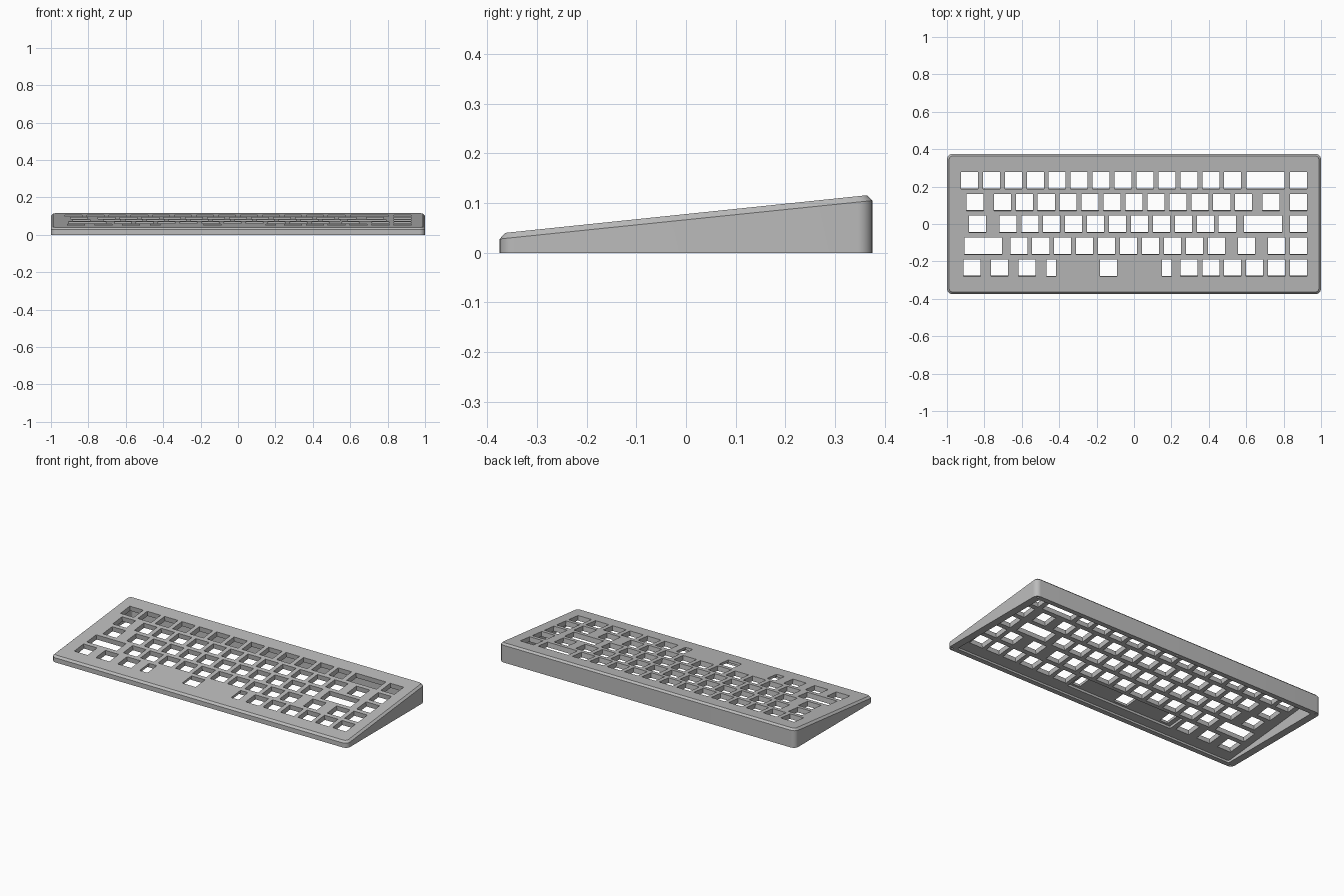
import bpy, bmesh, math
from mathutils import Matrix, Vector

if "Cube" in bpy.data.objects:
    bpy.data.objects.remove(bpy.data.objects["Cube"], do_unlink=True)

SLOPE = 0.104            # rise of the top plate from front to back
TOP_MID = 0.078          # plate height at the centre
PLATE = 0.03             # plate thickness
UNIT = 0.1173            # key pitch
HOLE = 0.091             # single key opening

grey = bpy.data.materials.new("case_grey")
grey.use_nodes = True
colour = (0.5, 0.5, 0.5, 1)
grey.diffuse_color = colour
shader = grey.node_tree.nodes["Principled BSDF"]
shader.inputs["Base Color"].default_value = colour
shader.inputs["Roughness"].default_value = 0.6


def rounded_rect(hx, hy, radius, steps=8):
    """Outline points of a rounded rectangle, anticlockwise."""
    points = []
    for quarter, (sx, sy) in enumerate([(1, 1), (-1, 1), (-1, -1), (1, -1)]):
        for i in range(steps + 1):
            a = (quarter + i / steps) * math.pi / 2
            points.append((sx * (hx - radius) + radius * math.cos(a),
                           sy * (hy - radius) + radius * math.sin(a)))
    return points


def make_object(name, bm):
    bmesh.ops.recalc_face_normals(bm, faces=bm.faces[:])
    mesh = bpy.data.meshes.new(name)
    bm.to_mesh(mesh)
    bm.free()
    mesh.materials.append(grey)
    obj = bpy.data.objects.new(name, mesh)
    bpy.context.collection.objects.link(obj)
    return obj


def loft(name, sections):
    """Stack (half x, half y, radius, middle height, slope) outlines into a solid."""
    bm = bmesh.new()
    rings = [[bm.verts.new((x, y, z + slope * y)) for x, y in rounded_rect(hx, hy, r)]
             for hx, hy, r, z, slope in sections]
    for low, high in zip(rings, rings[1:]):
        for i in range(len(low)):
            j = (i + 1) % len(low)
            bm.faces.new((low[i], low[j], high[j], high[i]))
    bm.faces.new(rings[0][::-1])
    bm.faces.new(rings[-1])
    return make_object(name, bm)


def tilted_box(bm, x, y, size, drop=0.0):
    """Box square to the sloped plate, its centre a given drop below the top."""
    place = (Matrix.Translation((x, y, TOP_MID + SLOPE * y - drop))
             @ Matrix.Rotation(math.atan(SLOPE), 4, 'X')
             @ Matrix.Diagonal((*size, 1)))
    bmesh.ops.create_cube(bm, size=1, matrix=place)


# Wedge shell with a chamfered top edge
case = loft("keyboard_case", [
    (1.0, 0.375, 0.03, 0.0, 0.0),
    (1.0, 0.375, 0.03, 0.0665, SLOPE - 0.001),
    (0.988, 0.364, 0.02, TOP_MID, SLOPE)])

# Open cavity underneath, parallel to the plate
cavity = loft("cavity_cutter", [
    (0.955, 0.345, 0.012, -0.05, 0.0),
    (0.955, 0.345, 0.012, TOP_MID - PLATE, SLOPE)])

# Key openings: (position along the row in key units, width) for each row
single = lambda start, count: [(start + i, HOLE) for i in range(count)]
wide = HOLE + 0.111
rows = [
    single(0.5, 13) + [(14, wide), (15.5, HOLE)],
    single(0.75, 1) + single(2, 12) + single(14.25, 1) + single(15.5, 1),
    single(0.875, 1) + single(2.25, 11) + [(13.875, wide), (15.5, HOLE)],
    [(1.125, wide)] + single(2.75, 10) + single(13.125, 1) + single(14.5, 2),
    [(0.625, HOLE), (1.875, HOLE), (3.125, HOLE), (4.23, 0.053),
     (6.84, HOLE), (9.49, 0.05)] + single(10.5, 6),
]
bm = bmesh.new()
for r, row in enumerate(rows):
    for position, width in row:
        tilted_box(bm, (position - 8) * UNIT, (2 - r) * 0.1167 - 0.001,
                   (width, HOLE, 0.12))
holes = make_object("key_hole_cutter", bm)

# Shallow pocket under the long bottom-row key
bm = bmesh.new()
tilted_box(bm, -0.136, -0.234, (0.72, 0.108, 0.06), drop=0.045)
pocket = make_object("pocket_cutter", bm)

# Screw holes in the bottom rim
bm = bmesh.new()
for x in (-0.978, 0, 0.978):
    for y in (-0.36, 0.36):
        bmesh.ops.create_cone(bm, cap_ends=True, segments=16, radius1=0.006,
                              radius2=0.006, depth=0.03,
                              matrix=Matrix.Translation((x, y, 0)))
screws = make_object("screw_hole_cutter", bm)

# Cut everything out of the shell
cutters = [cavity, holes, pocket, screws]
for cutter in cutters:
    cutter.hide_render = True
    mod = case.modifiers.new(cutter.name, 'BOOLEAN')
    mod.operation = 'DIFFERENCE'
    mod.solver = 'EXACT'
    mod.object = cutter
bpy.context.view_layer.update()
graph = bpy.context.evaluated_depsgraph_get()
result = bpy.data.meshes.new_from_object(case.evaluated_get(graph))
case.modifiers.clear()
case.data = result
case.data.name = "keyboard_case"
for cutter in cutters:
    bpy.data.objects.remove(cutter, do_unlink=True)

# Smooth the rounded corners, keep the other edges crisp
bpy.ops.object.select_all(action='DESELECT')
case.select_set(True)
bpy.context.view_layer.objects.active = case
bpy.ops.object.shade_smooth_by_angle(angle=math.radians(25))
